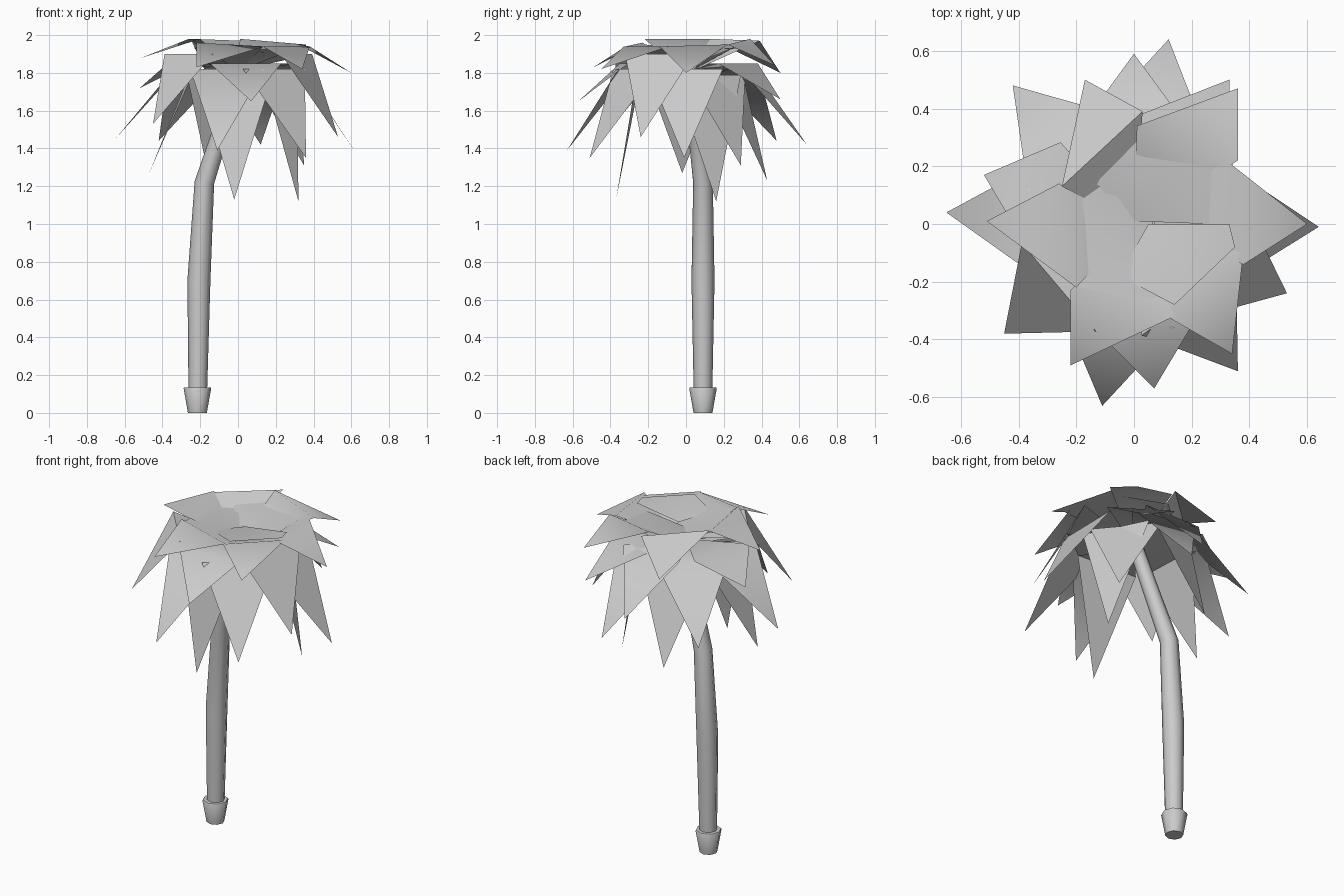
import bpy, math
from mathutils import Vector

if "Cube" in bpy.data.objects:
    bpy.data.objects.remove(bpy.data.objects["Cube"])

def add_mesh(name, verts, faces):
    me = bpy.data.meshes.new(name)
    me.from_pydata([tuple(v) for v in verts], [], faces)
    me.update()
    ob = bpy.data.objects.new(name, me)
    bpy.context.collection.objects.link(ob)
    bpy.context.view_layer.objects.active = ob
    ob.select_set(True)
    bpy.ops.object.shade_smooth_by_angle(angle=math.radians(60))
    ob.select_set(False)
    return ob

def tube(name, path, sides):
    """Loft of rings along (x, y, z, radius) points, capped at both ends."""
    verts, faces = [], []
    pts = [Vector(p[:3]) for p in path]
    for i, p in enumerate(path):
        d = (pts[min(i + 1, len(pts) - 1)] - pts[max(i - 1, 0)]).normalized()
        u = Vector((0, 1, 0)).cross(d).normalized()
        v = d.cross(u)
        for k in range(sides):
            a = 2 * math.pi * k / sides
            verts.append(pts[i] + (u * math.cos(a) + v * math.sin(a)) * p[3])
    for i in range(len(path) - 1):
        for k in range(sides):
            a, b = i * sides + k, i * sides + (k + 1) % sides
            faces.append((a, b, b + sides, a + sides))
    faces.append(tuple(reversed(range(sides))))
    faces.append(tuple(range((len(path) - 1) * sides, len(path) * sides)))
    return add_mesh(name, verts, faces)

# trunk and its cup-shaped foot
tube("trunk", [(-.213, .09, .1, .049), (-.207, .09, .7, .061), (-.178, .09, 1.22, .052),
               (-.10, .06, 1.46, .046), (.02, .02, 1.82, .04)], 8)
tube("foot", [(-.215, .09, 0, .05), (-.215, .09, .13, .073), (-.215, .09, .135, .07)], 8)

def leaf(name, a, b, tip, root_z):
    """Kite leaf: narrow root near the trunk top, shoulders a and b, pointed tip."""
    a, b, tip = Vector(a), Vector(b), Vector(tip)
    side = (b - a) * .1
    mid = (a + b) / 2
    root = Vector((mid.x * .2, mid.y * .2, root_z))
    add_mesh(name, [root - side, root + side, b, tip, a], [(0, 1, 2, 4), (4, 2, 3)])

def radial_leaf(name, tip, r, z, half, root_z):
    """Leaf whose shoulders sit square to the direction of its tip."""
    out = Vector((tip[0], tip[1], 0)).normalized()
    side = Vector((out.y, -out.x, 0)) * half
    mid = out * r + Vector((0, 0, z))
    leaf(name, mid + side, mid - side, tip, root_z)

# hanging layers: shoulder radius, shoulder height, half width, root height, leaf tips
layers = {
    "inner_leaf": (.25, 1.79, .2, 1.78,
        [(-.02, -.37, 1.13), (.32, .16, 1.12), (-.15, .43, 1.23), (-.47, -.02, 1.27),
         (.35, .29, 1.31)]),
    "lower_leaf": (.33, 1.82, .2, 1.8,
        [(-.11, -.63, 1.39), (.36, -.51, 1.35), (.64, -.01, 1.35), (.12, .64, 1.42),
         (-.42, .48, 1.44), (-.65, .04, 1.45)]),
    "outer_leaf": (.34, 1.90, .2, 1.83,
        [(-.45, -.38, 1.53), (.53, -.24, 1.46)]),
    "middle_leaf": (.33, 1.85, .19, 1.82,
        [(0, .59, 1.55), (.33, .5, 1.66), (-.52, .17, 1.72), (.07, -.57, 1.65)]),
}
for name, (r, z, half, root_z, tips) in layers.items():
    for i, tip in enumerate(tips):
        radial_leaf(f"{name}_{i + 1}", tip, r, z, half, root_z)

# upper ring: shoulders and tip of each leaf, forming the raised rim of the crown
upper = [
    ((-.26, .14, 1.98), (-.2, -.22, 1.98), (-.51, .01, 1.88)),
    ((.03, .39, 1.97), (-.25, .13, 1.98), (-.17, .5, 1.80)),
    ((.36, .22, 1.95), (.01, .34, 1.98), (.36, .47, 1.84)),
    ((.38, -.14, 1.94), (.32, .22, 1.95), (.6, 0, 1.80)),
    ((.13, -.33, 1.94), (.38, -.09, 1.94), (.34, -.45, 1.82)),
    ((-.22, -.23, 1.96), (.14, -.32, 1.94), (-.22, -.49, 1.83)),
]
for i, (a, b, tip) in enumerate(upper):
    leaf(f"upper_leaf_{i + 1}", a, b, tip, 1.83)

# three broad plates closing the sunken top of the crown
plates = [
    [(.01, .31, 1.93), (-.15, .16, 1.93), (0, .01, 1.89), (.26, 0, 1.91), (.27, .21, 1.93)],
    [(-.23, .05, 1.93), (-.2, -.22, 1.95), (-.07, -.25, 1.94), (.14, -.26, 1.91),
     (.05, .06, 1.87), (-.06, .17, 1.91)],
    [(-.05, -.18, 1.92), (.14, -.28, 1.94), (.35, -.08, 1.94), (.33, 0, 1.94), (.05, 0, 1.90)],
]
for i, pts in enumerate(plates):
    centre = sum((Vector(p) for p in pts), Vector()) / len(pts)
    n = len(pts)
    add_mesh(f"crown_plate_{i + 1}", pts + [centre],
             [(k, (k + 1) % n, n) for k in range(n)])
